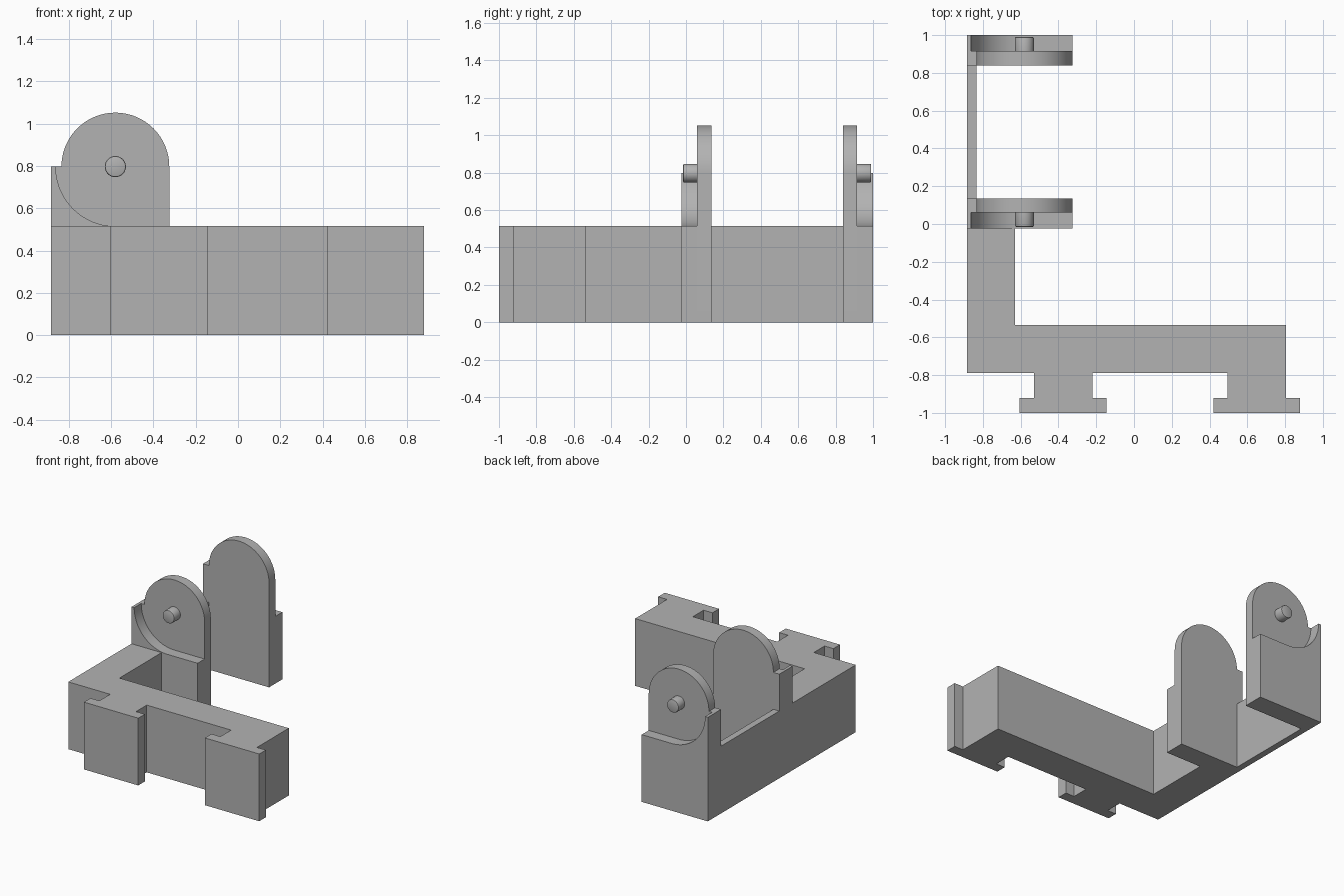
import bpy, bmesh, math
from mathutils import Vector

if "Cube" in bpy.data.objects:
    bpy.data.objects.remove(bpy.data.objects["Cube"])

H = 0.515                 # height of the frame
CX, CZ = -0.58, 0.797     # pivot centre
X0, X1 = -0.885, -0.325   # outer and inner side of the brackets
R = 0.255                 # rounded ear radius
RC = CZ - H               # clearance radius around the ear

grey = bpy.data.materials.new("grey")
grey.diffuse_color = (0.45, 0.45, 0.45, 1)
grey.use_nodes = True
grey.node_tree.nodes["Principled BSDF"].inputs["Base Color"].default_value = grey.diffuse_color


def prism(name, pts, vec):
    """Solid made by sweeping a flat outline along vec."""
    bm = bmesh.new()
    face = bm.faces.new([bm.verts.new(p) for p in pts])
    new = bmesh.ops.extrude_face_region(bm, geom=[face])["geom"]
    bmesh.ops.translate(bm, vec=Vector(vec),
                        verts=[v for v in new if isinstance(v, bmesh.types.BMVert)])
    bmesh.ops.recalc_face_normals(bm, faces=bm.faces)
    me = bpy.data.meshes.new(name)
    bm.to_mesh(me)
    bm.free()
    ob = bpy.data.objects.new(name, me)
    bpy.context.collection.objects.link(ob)
    me.materials.append(grey)
    return ob


def floor_prism(name, pts):
    return prism(name, [(x, y, 0) for x, y in pts], (0, 0, H))


def wall_prism(name, pts, ya, yb):
    return prism(name, [(x, ya, z) for x, z in pts], (0, yb - ya, 0))


def arc(r, a, b, n):
    return [(CX + r * math.cos(math.radians(a + (b - a) * i / n)),
             CZ + r * math.sin(math.radians(a + (b - a) * i / n))) for i in range(n + 1)]


def tee(x):
    """Outline of a T-shaped mounting tab whose stem starts at x."""
    return [(x, -0.79), (x, -0.92), (x - 0.075, -0.92), (x - 0.075, -1),
            (x + 0.385, -1), (x + 0.385, -0.92), (x + 0.31, -0.92)]


# L-shaped base with two T tabs
frame = floor_prism("frame", [(X0, -0.79)] + tee(-0.53) + [(-0.22, -0.79)] + tee(0.495)
                    + [(0.805, -0.535), (-0.63, -0.535), (-0.63, -0.025), (X0, -0.025)])

# Thin wall joining the brackets
parts = [floor_prism("side_wall", [(X0, 0.135), (-0.835, 0.135), (-0.835, 0.84), (X0, 0.84)])]

# Brackets: rounded ear plus lower block with a curved horn
ear = [(X0, 0), (X1, 0)] + arc(R, 0, 180, 48) + [(X0, CZ)]
block = [(X0, 0), (X1, 0), (X1, H)] + arc(RC, 270, 180, 28) + [(X0, CZ)]
for ya, yb, yc in ((0.135, 0.06, -0.025), (0.84, 0.915, 1.0)):
    parts.append(wall_prism("ear", ear, ya, yb))
    parts.append(wall_prism("block", block, yb, yc))

# Fuse everything into one solid
bpy.context.view_layer.objects.active = frame
for p in parts:
    mod = frame.modifiers.new("fuse", "BOOLEAN")
    mod.operation, mod.solver, mod.object = "UNION", "EXACT", p
    bpy.ops.object.modifier_apply(modifier=mod.name)
    bpy.data.objects.remove(p)

# Pivot pins with a softened outer rim
pins = []
for name, yb, s in (("front_pin", 0.06, -1), ("back_pin", 0.915, 1)):
    bpy.ops.mesh.primitive_cylinder_add(vertices=32, radius=0.05, depth=0.075,
                                        location=(CX, yb + s * 0.0375, CZ),
                                        rotation=(-s * math.pi / 2, 0, 0))
    pin = bpy.context.object
    pin.name = name
    pin.data.materials.append(grey)
    bm = bmesh.new()
    bm.from_mesh(pin.data)
    rim = [e for e in bm.edges if all(v.co.z > 0 for v in e.verts)]
    bmesh.ops.bevel(bm, geom=rim, offset=0.007, segments=2, profile=0.5, affect="EDGES")
    bm.to_mesh(pin.data)
    bm.free()
    pins.append(pin)

# Smooth curves, sharp corners
for ob in [frame] + pins:
    bpy.ops.object.select_all(action="DESELECT")
    ob.select_set(True)
    bpy.context.view_layer.objects.active = ob
    bpy.ops.object.shade_smooth_by_angle(angle=math.radians(30))
